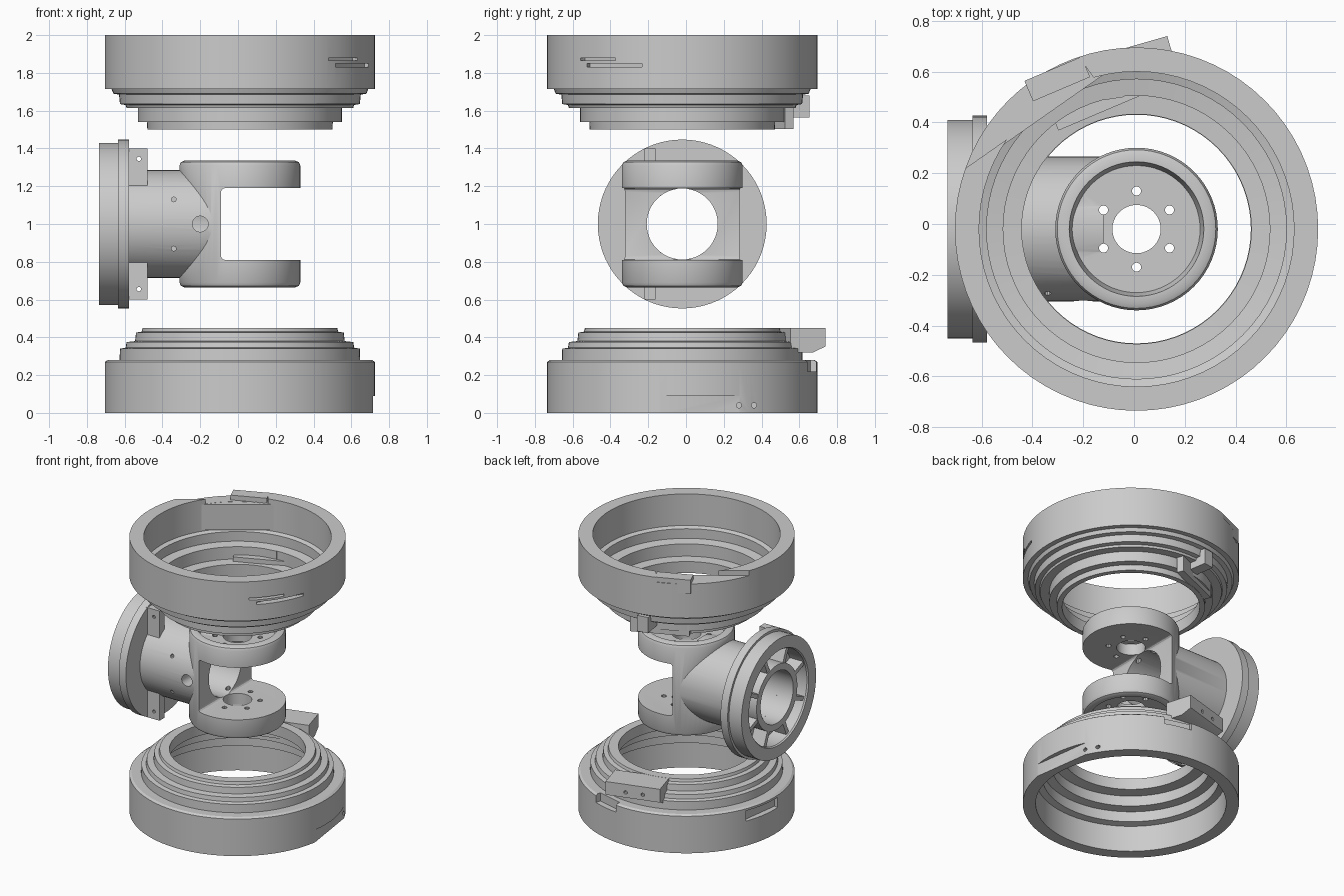
import bpy, bmesh, math
from mathutils import Matrix, Vector

if "Cube" in bpy.data.objects:
    bpy.data.objects.remove(bpy.data.objects["Cube"])

CX, CY, CZ = 0.01, -0.02, 1.0      # shared centre of the rings and the yoke


def make(name, bm, angle=30):
    bmesh.ops.recalc_face_normals(bm, faces=bm.faces)
    me = bpy.data.meshes.new(name)
    bm.to_mesh(me)
    bm.free()
    ob = bpy.data.objects.new(name, me)
    bpy.context.collection.objects.link(ob)
    smooth(ob, angle)
    return ob


def smooth(ob, angle=30):
    for p in ob.data.polygons:
        p.use_smooth = True
    ob.data.set_sharp_from_angle(angle=math.radians(angle))


def lathe(name, profile, seg=72, along_x=False):
    """Spin a closed (radius, height) outline round the vertical or the x axis."""
    bm = bmesh.new()
    rings = []
    for i in range(seg):
        a = 2 * math.pi * i / seg
        rings.append([bm.verts.new((r * math.cos(a), r * math.sin(a), h)) for r, h in profile])
    n = len(profile)
    for i in range(seg):
        a, b = rings[i], rings[(i + 1) % seg]
        for j in range(n):
            k = (j + 1) % n
            bm.faces.new((a[j], b[j], b[k], a[k]))
    m = Matrix.Translation((CX, CY, 0))
    if along_x:
        m = Matrix.Translation((0, CY, CZ)) @ Matrix.Rotation(math.pi / 2, 4, 'Y')
    bmesh.ops.transform(bm, matrix=m, verts=bm.verts)
    return make(name, bm)


def rod(name, r, start, end, seg=32):
    a, b = Vector(start), Vector(end)
    bm = bmesh.new()
    bmesh.ops.create_cone(bm, cap_ends=True, segments=seg, radius1=r, radius2=r, depth=(b - a).length)
    rot = Vector((0, 0, 1)).rotation_difference(b - a).to_matrix().to_4x4()
    bmesh.ops.transform(bm, matrix=Matrix.Translation((a + b) / 2) @ rot, verts=bm.verts)
    return make(name, bm)


def box(name, lo, hi, matrix=Matrix(), bevel=0):
    lo, hi = Vector(lo), Vector(hi)
    bm = bmesh.new()
    bmesh.ops.create_cube(bm, size=1)
    for v in bm.verts:
        v.co = (lo + hi) / 2 + Vector(c * s for c, s in zip(v.co, hi - lo))
    if bevel:
        bmesh.ops.bevel(bm, geom=bm.edges[:], offset=bevel, segments=3, affect='EDGES', profile=0.5)
    bmesh.ops.transform(bm, matrix=matrix, verts=bm.verts)
    return make(name, bm)


def pad(name, az, out, side, z):
    """Box facing outwards at an azimuth, with (min, max) outward, sideways and up."""
    # sideways is measured clockwise seen from above
    return box(name, (out[0], -side[1], z[0]), (out[1], -side[0], z[1]),
               Matrix.Rotation(math.radians(az), 4, 'Z'))


def combine(ob, others, op='DIFFERENCE'):
    for o in others:
        o.hide_render = True
        m = ob.modifiers.new(op.lower(), 'BOOLEAN')
        m.operation, m.solver, m.object = op, 'EXACT', o
    dg = bpy.context.evaluated_depsgraph_get()
    me = bpy.data.meshes.new_from_object(ob.evaluated_get(dg))
    ob.modifiers.clear()
    ob.data = me
    for o in others:
        bpy.data.objects.remove(o)
    smooth(ob)


def lug_holes(az, out, sides, z):
    m = Matrix.Rotation(math.radians(az), 4, 'Z')
    return [rod("hole_cutter", 0.013, m @ Vector((out - 0.05, -s, z)), m @ Vector((out + 0.05, -s, z)), 10)
            for s in sides]


# Upper stepped ring
upper = lathe("upper_ring", [
    (0.715, 2.0), (0.715, 1.715), (0.68, 1.715), (0.67, 1.69), (0.64, 1.685), (0.635, 1.635),
    (0.605, 1.63), (0.60, 1.615), (0.54, 1.615), (0.54, 1.54), (0.492, 1.54), (0.49, 1.5),
    (0.455, 1.5), (0.452, 1.585), (0.525, 1.59), (0.525, 1.68), (0.59, 1.69), (0.59, 1.76),
    (0.62, 1.77), (0.62, 2.0)])
combine(upper, [
    pad("rim_cut", 125, (0.56, 0.9), (-0.5, 0.2), (1.965, 2.1)),
    pad("gouge_a", -32, (0.685, 0.9), (-0.17, 0.17), (1.83, 1.85)),
    pad("gouge_b", -40, (0.69, 0.9), (-0.12, 0.12), (1.865, 1.88)),
])
pad("upper_ring_inner_flat", 125, (0.55, 0.60), (-0.3, 0.3), (1.78, 1.964))
top_lug = pad("upper_ring_top_lug", 113, (0.60, 0.687), (-0.177, 0.067), (1.9, 2.0))
combine(top_lug, lug_holes(113, 0.687, (-0.08, 0.01), 1.95))
low_lug = pad("upper_ring_lower_lug", 113, (0.455, 0.505), (-0.13, 0.27), (1.502, 1.62))
combine(low_lug, lug_holes(113, 0.505, (0.0, 0.12), 1.56))
pad("upper_ring_hook", 99, (0.5, 0.655), (-0.04, 0.04), (1.565, 1.68))

# Lower stepped ring
lower = lathe("lower_ring", [
    (0.715, 0.0), (0.715, 0.27), (0.70, 0.28), (0.637, 0.28), (0.635, 0.34), (0.605, 0.345),
    (0.60, 0.375), (0.555, 0.38), (0.55, 0.425), (0.52, 0.43), (0.515, 0.45), (0.45, 0.45),
    (0.452, 0.37), (0.525, 0.36), (0.525, 0.285), (0.585, 0.275), (0.585, 0.20),
    (0.63, 0.19), (0.63, 0.0)])
combine(lower, [
    pad("left_notch", 172, (0.66, 0.9), (-0.15, 0.15), (0.18, 0.255)),
    pad("back_notch", 75, (0.655, 0.9), (-0.1, 0.1), (0.22, 0.3)),
    pad("low_flat", 8, (0.69, 0.9), (-0.25, 0.25), (-0.1, 0.09)),
    rod("low_hole_a", 0.014, (0.62, 0.28, 0.04), (0.76, 0.28, 0.04), 10),
    rod("low_hole_b", 0.014, (0.55, 0.36, 0.04), (0.76, 0.36, 0.04), 10),
])
lug = pad("lower_ring_lug", 106, (0.48, 0.675), (-0.05, 0.33), (0.32, 0.449))
combine(lug, lug_holes(106, 0.675, (0.07, 0.19), 0.39) +
        [box("taper_cut", (-0.3, -0.3, -0.3), (0.3, 0.3, 0),
             Matrix.Translation((0.05, 0.70, 0.345)) @ Matrix.Rotation(math.radians(16), 4, 'Z')
             @ Matrix.Rotation(math.radians(25), 4, 'X'))])

# Forked yoke: recessed drum joined to a horizontal neck, then slotted and bored
yoke = lathe("forked_yoke", [
    (0.095, 0.73), (0.25, 0.73), (0.265, 0.665), (0.295, 0.665), (0.312, 0.673), (0.32, 0.69),
    (0.32, 1.31), (0.312, 1.327), (0.295, 1.335), (0.265, 1.335), (0.25, 1.27), (0.095, 1.27)], 64)
combine(yoke, [rod("neck", 0.285, (-0.6, CY, CZ), (-0.12, CY, CZ), 64)], 'UNION')
cutters = [
    box("slot", (-0.09, -0.5, 0.81), (0.6, 0.5, 1.19), bevel=0.02),
    rod("bore", 0.188, (-0.9, CY, CZ), (-0.03, CY, CZ), 48),
    rod("side_hole", 0.042, (-0.2, -0.5, CZ), (-0.2, CY, CZ), 20)]
for z in (0.87, 1.13):
    cutters.append(rod("neck_pin", 0.013, (-0.34, -0.4, z), (-0.34, -0.2, z), 10))
for i in range(6):
    a = math.radians(30 + 60 * i)
    x, y = CX + 0.15 * math.cos(a), CY + 0.15 * math.sin(a)
    cutters.append(rod("bolt_hole", 0.018, (x, y, 0.6), (x, y, 1.4), 10))
combine(yoke, cutters)

# Flange with open spoked back
lathe("flange", [
    (0.188, -0.72), (0.235, -0.72), (0.235, -0.61), (0.338, -0.61), (0.338, -0.725), (0.345, -0.735),
    (0.43, -0.735), (0.43, -0.635), (0.447, -0.635), (0.447, -0.578), (0.188, -0.578)],
    along_x=True)
for i in range(8):
    m = Matrix.Translation((0, CY, CZ)) @ Matrix.Rotation(math.radians(45 * i + 22.5), 4, 'X')
    box("flange_spoke", (-0.715, -0.015, 0.225), (-0.6, 0.015, 0.35), m)

# Ribs between the flange and the neck
for s in (1, -1):
    z0, z1 = sorted((CZ + s * 0.20, CZ + s * 0.40))
    rib = box("flange_rib", (-0.59, -0.22, z0), (-0.48, -0.162, z1))
    zh = CZ + s * 0.345
    combine(rib, [rod("rib_hole", 0.012, (-0.525, -0.3, zh), (-0.525, -0.1, zh), 10)])
